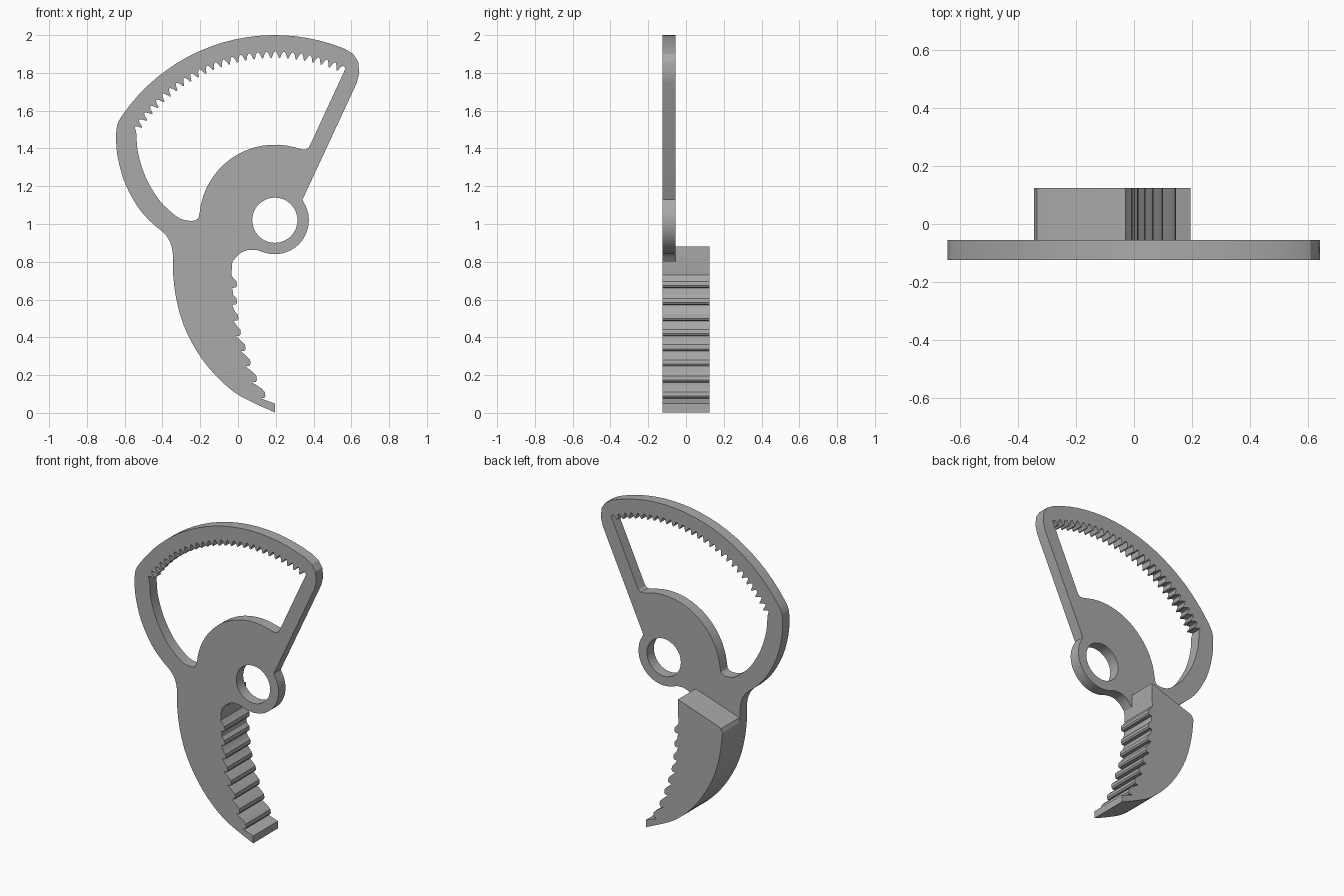
import bpy
import bmesh
from math import sin, cos, radians

cube = bpy.data.objects.get("Cube")
if cube:
    bpy.data.objects.remove(cube, do_unlink=True)

PIVOT = (0.195, 1.02)
FRONT, PLATE_BACK, JAW_BACK = -0.125, -0.055, 0.125

steel = bpy.data.materials.new("steel_grey")
steel.use_nodes = True
steel.diffuse_color = (0.4, 0.4, 0.4, 1)
steel.node_tree.nodes["Principled BSDF"].inputs["Base Color"].default_value = (0.4, 0.4, 0.4, 1)


def polar(radius, degrees):
    a = radians(degrees)
    return (PIVOT[0] + radius * cos(a), PIVOT[1] + radius * sin(a))


def arc(radius, start, end, steps):
    return [polar(radius, start + (end - start) * i / steps) for i in range(steps + 1)]


def smooth_path(pts, steps=3):
    """Catmull-Rom curve through the given points."""
    ext = [pts[0]] + pts + [pts[-1]]
    out = []
    for a, b, c, d in zip(ext, ext[1:], ext[2:], ext[3:]):
        for i in range(steps):
            t = i / steps
            out.append(tuple(0.5 * (2 * q + (r - p) * t + (2 * p - 5 * q + 4 * r - s) * t * t
                                    + (3 * q - p - 3 * r + s) * t ** 3)
                             for p, q, r, s in zip(a, b, c, d)))
    return out + [pts[-1]]


def extrude_profile(name, loops, y0, y1):
    """Fill closed outlines (later ones are holes) and extrude them along y."""
    bm = bmesh.new()
    edges = []
    for loop in loops:
        verts = [bm.verts.new((x, y0, z)) for x, z in loop]
        edges += [bm.edges.new((v, verts[i - 1])) for i, v in enumerate(verts)]
    bmesh.ops.triangle_fill(bm, edges=edges, use_beauty=True, normal=(0, -1, 0))
    result = bmesh.ops.extrude_face_region(bm, geom=bm.faces[:], use_keep_orig=True)
    for v in result["geom"]:
        if isinstance(v, bmesh.types.BMVert):
            v.co.y = y1
    bmesh.ops.recalc_face_normals(bm, faces=bm.faces[:])
    mesh = bpy.data.meshes.new(name)
    bm.to_mesh(mesh)
    bm.free()
    mesh.materials.append(steel)
    obj = bpy.data.objects.new(name, mesh)
    bpy.context.collection.objects.link(obj)
    bpy.ops.object.select_all(action="DESELECT")
    obj.select_set(True)
    bpy.context.view_layer.objects.active = obj
    bpy.ops.object.shade_smooth_by_angle(angle=radians(25))
    return obj


# Jaw: curved outer back, blunt tip and a row of hooked gripping teeth
jaw_back = smooth_path([(-0.345, 0.75), (-0.33, 0.62), (-0.29, 0.47), (-0.22, 0.33),
                        (-0.13, 0.21), (-0.02, 0.11), (0.09, 0.05), (0.195, 0.003)])
jaw_teeth = [(0.195, 0.05), (0.165, 0.06)]
for x, z in [(0.145, 0.095), (0.1, 0.18), (0.067, 0.265), (0.04, 0.345),
             (0.015, 0.425), (0.002, 0.505), (-0.005, 0.59), (-0.005, 0.68)]:
    jaw_teeth += [(x - 0.026, z - 0.018), (x - 0.006, z - 0.016), (x, z - 0.006),
                  (x - 0.003, z + 0.016), (x - 0.02, z + 0.034)]
jaw_teeth += [(-0.035, 0.73), (-0.03, 0.8)]

# Plate outline: rim arc, corners, straight spoke, hub and jaw
rim = arc(0.98, 145, 68, 20)
right_corner = [(0.61, 1.9), (0.636, 1.86), (0.642, 1.8), (0.628, 1.745), (0.342, 1.13)]
hub = arc(0.18, 33, -110, 18)
throat = smooth_path([(0.1, 0.862), (0.05, 0.862), (0.005, 0.84), (-0.03, 0.8)])
left_side = smooth_path([(-0.345, 0.75), (-0.345, 0.84), (-0.358, 0.9), (-0.39, 0.95),
                         (-0.46, 1.01), (-0.53, 1.09), (-0.6, 1.22), (-0.638, 1.36),
                         (-0.645, 1.46), (-0.638, 1.53), polar(0.98, 145)])
plate = (rim + right_corner + hub + throat[:-1] + jaw_teeth[::-1]
         + jaw_back[::-1] + left_side[1:-1])

# Large window with the gear rack cut along its upper edge
TEETH, START, END = 27, 146.5, 66
pitch = (END - START) / TEETH
rack = []
for i in range(TEETH):
    a = START + pitch * i
    rack += [polar(r, a + pitch * f) for r, f in
             ((0.893, 0.08), (0.88, 0.26), (0.861, 0.4), (0.858, 0.5),
              (0.861, 0.6), (0.88, 0.74), (0.893, 0.92))]
window = rack + [(0.57, 1.825), (0.392, 1.44), (0.375, 1.405), (0.358, 1.394), (0.335, 1.396)]
window += arc(0.4, 75, 174, 16)
window += smooth_path([(-0.208, 1.035), (-0.225, 1.02), (-0.255, 1.017), (-0.3, 1.026),
                       (-0.35, 1.06), (-0.42, 1.13), (-0.49, 1.25), (-0.53, 1.38),
                       (-0.538, 1.48)])

# Round pivot hole
pivot_hole = arc(0.12, 0, 360, 32)[:-1]

extrude_profile("toothed_lever_plate", [plate, window, pivot_hole], FRONT, PLATE_BACK)

# Thick jaw block behind the plate, with a sloping top
jaw_block = jaw_back + jaw_teeth + [(-0.03, 0.88), (-0.315, 0.785), (-0.335, 0.774)]
extrude_profile("jaw_block", [jaw_block], PLATE_BACK, JAW_BACK)
